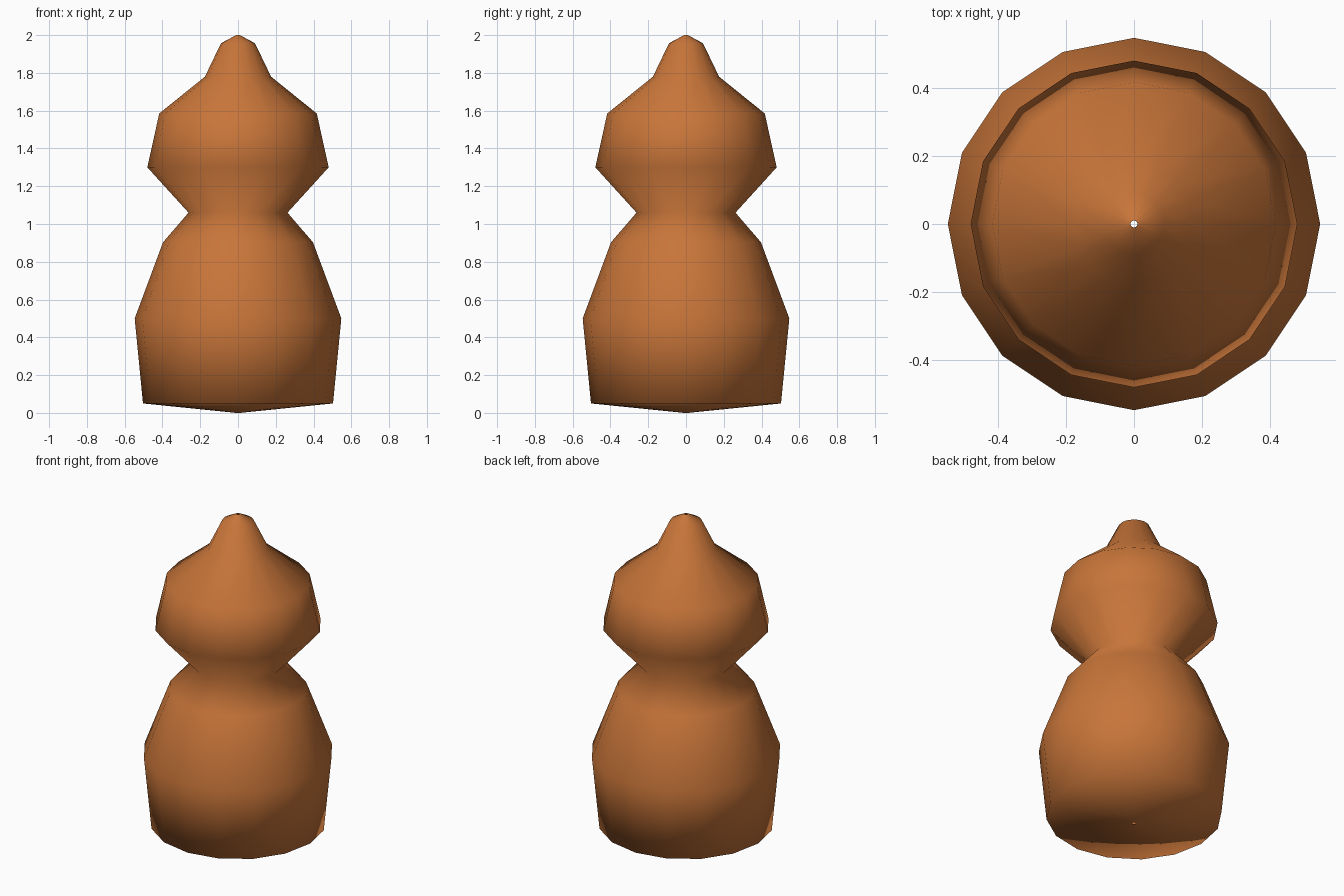
import bpy, bmesh, math

if "Cube" in bpy.data.objects:
    bpy.data.objects.remove(bpy.data.objects["Cube"])

SIDES = 16
# Lathe profile (radius, height), left open by a pinhole at each end
PROFILE = [(0.01, 0.0), (0.503, 0.05), (0.547, 0.5), (0.397, 0.903),
           (0.262, 1.06), (0.48, 1.3), (0.417, 1.585), (0.175, 1.78),
           (0.09, 1.957), (0.01, 2.0)]

clay = bpy.data.materials.new("orange_brown")
clay.diffuse_color = (0.578, 0.178, 0.041, 1)
clay.use_nodes = True
clay.node_tree.nodes["Principled BSDF"].inputs["Base Color"].default_value = clay.diffuse_color

# Turned body: rings of vertices joined by quads
bm = bmesh.new()
rings = [[bm.verts.new((r * math.cos(2 * math.pi * i / SIDES),
                        r * math.sin(2 * math.pi * i / SIDES), z))
          for i in range(SIDES)] for r, z in PROFILE]
for low, high in zip(rings, rings[1:]):
    for i in range(SIDES):
        j = (i + 1) % SIDES
        face = bm.faces.new((low[i], low[j], high[j], high[i]))
        face.smooth = True

mesh = bpy.data.meshes.new("turned_body")
bm.to_mesh(mesh)
bm.free()
mesh.materials.append(clay)
body = bpy.data.objects.new("turned_body", mesh)
bpy.context.collection.objects.link(body)
